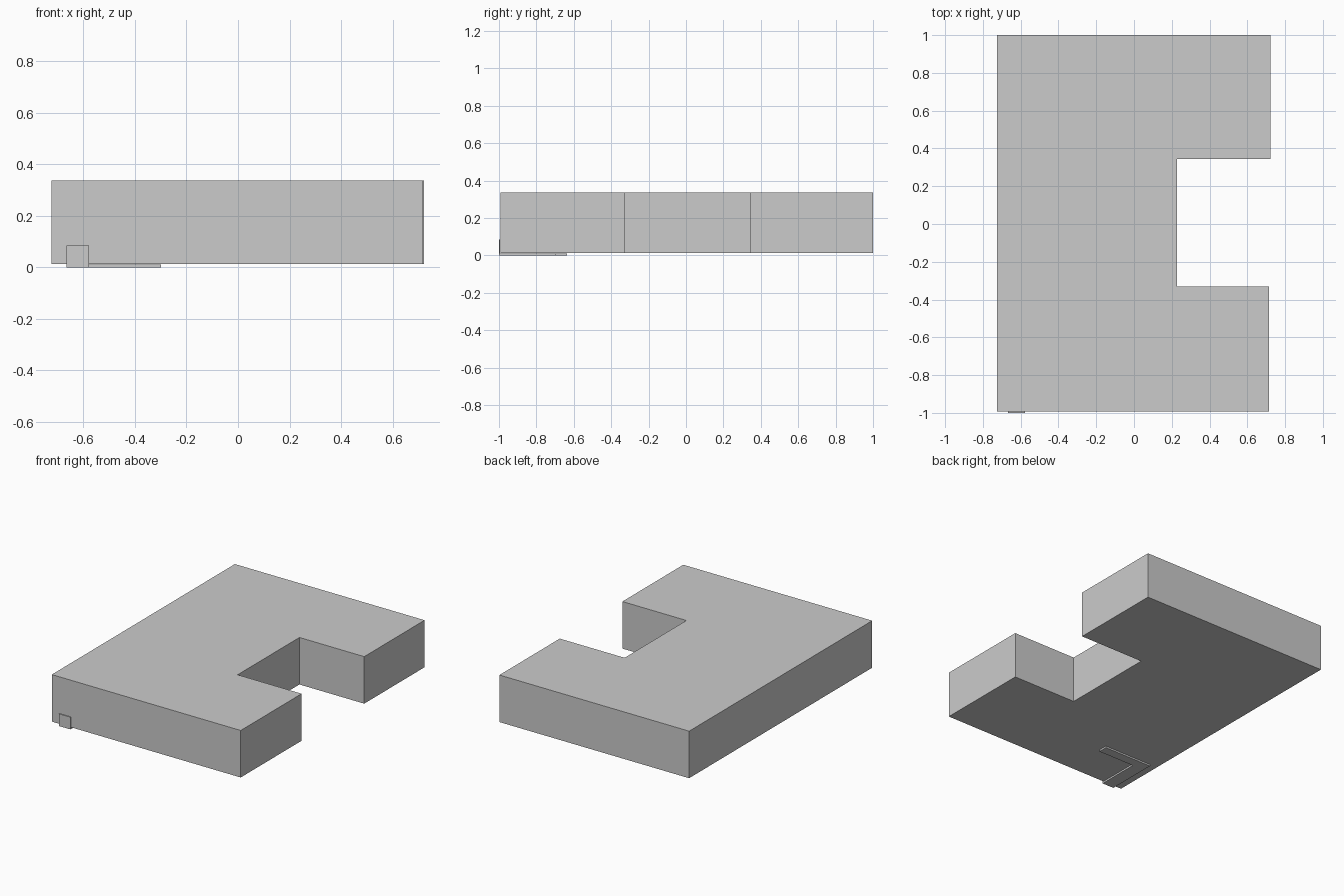
import bpy, bmesh

if "Cube" in bpy.data.objects:
    bpy.data.objects.remove(bpy.data.objects["Cube"])


def prism(name, outline, z0, z1):
    """Extrude a flat outline (x, y) from z0 up to z1."""
    bm = bmesh.new()
    face = bm.faces.new([bm.verts.new((x, y, z0)) for x, y in outline])
    ext = bmesh.ops.extrude_face_region(bm, geom=[face])
    verts = [g for g in ext["geom"] if isinstance(g, bmesh.types.BMVert)]
    bmesh.ops.translate(bm, verts=verts, vec=(0, 0, z1 - z0))
    bmesh.ops.recalc_face_normals(bm, faces=bm.faces)
    mesh = bpy.data.meshes.new(name)
    bm.to_mesh(mesh)
    bm.free()
    obj = bpy.data.objects.new(name, mesh)
    bpy.context.collection.objects.link(obj)
    return obj


# Main C-shaped block with a notch in its right side
prism("main_block", [
    (-0.724, -0.993), (0.716, -0.993), (0.716, -0.33), (0.228, -0.33),
    (0.228, 0.343), (0.722, 0.343), (0.722, 1.0), (-0.724, 1.0),
], 0.012, 0.336)

# L-shaped strip on the underside
prism("underside_strip", [
    (-0.666, -1.0), (-0.577, -1.0), (-0.577, -0.70), (-0.298, -0.70),
    (-0.298, -0.635), (-0.666, -0.635),
], 0.0, 0.0115)

# Small plate on the front wall, rising from the strip
prism("front_plate", [
    (-0.666, -1.0), (-0.577, -1.0), (-0.577, -0.9935), (-0.666, -0.9935),
], 0.0115, 0.084)
